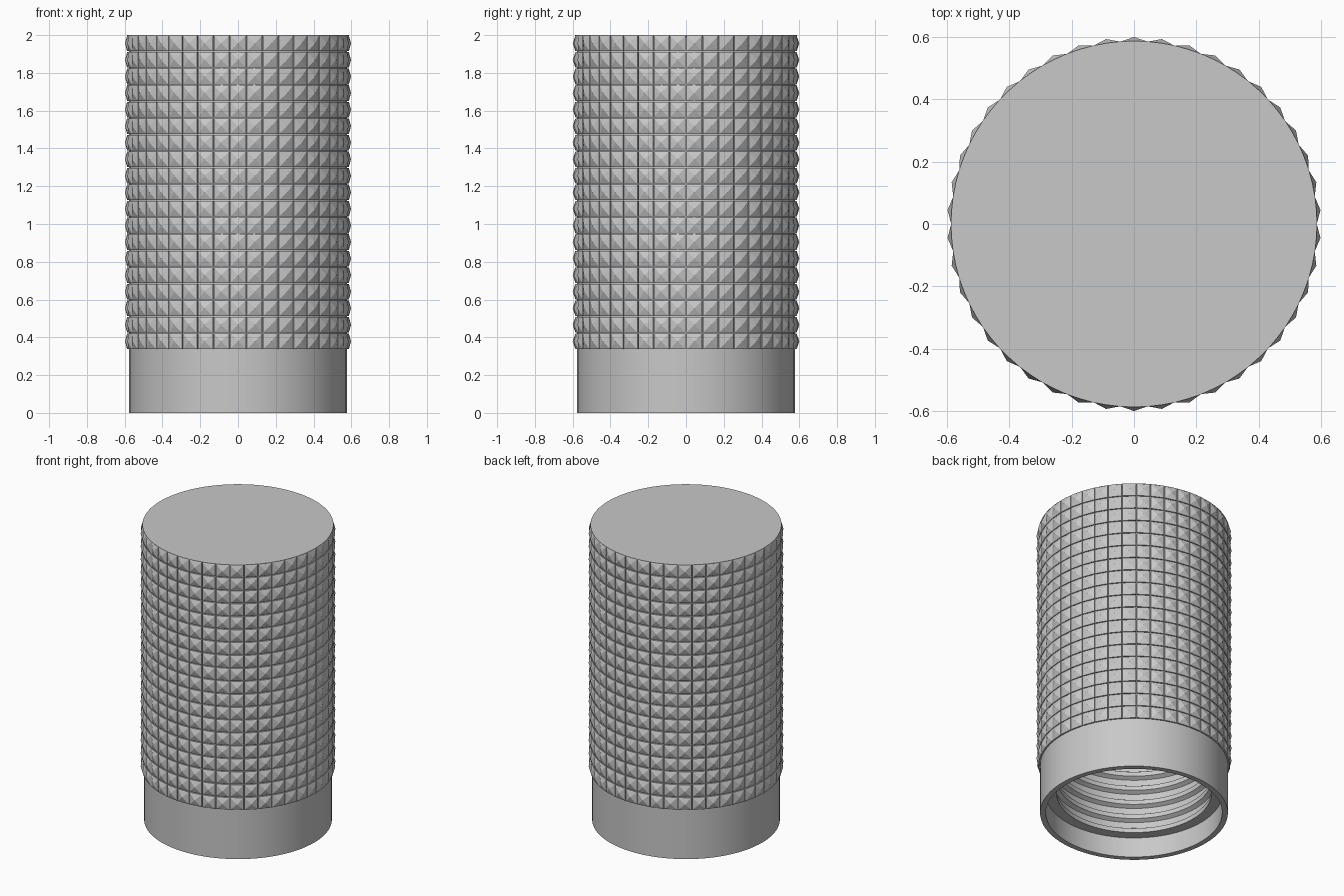
import bpy, bmesh
from math import pi, cos, sin, radians

cube = bpy.data.objects.get("Cube")
if cube:
    bpy.data.objects.remove(cube, do_unlink=True)

grey = bpy.data.materials.new("light_grey")
grey.use_nodes = True
COLOUR = (0.58, 0.58, 0.58, 1)
grey.diffuse_color = COLOUR
grey.node_tree.nodes["Principled BSDF"].inputs["Base Color"].default_value = COLOUR

COLUMNS, ROWS = 42, 19
Z_LOW, Z_TOP = 0.335, 2.0
R_WALL, R_BASE, R_TIP = 0.577, 0.587, 0.6
GAP = 0.005


def polar(r, a, z):
    return (r * cos(a), r * sin(a), z)


def finish(bm, name):
    bmesh.ops.recalc_face_normals(bm, faces=bm.faces)
    mesh = bpy.data.meshes.new(name)
    bm.to_mesh(mesh)
    bm.free()
    mesh.materials.append(grey)
    obj = bpy.data.objects.new(name, mesh)
    bpy.context.collection.objects.link(obj)
    return obj


def lathe(name, profile, steps):
    bm = bmesh.new()
    verts = [bm.verts.new((r, 0, z)) for r, z in profile]
    edges = [bm.edges.new(pair) for pair in zip(verts, verts[1:])]
    bmesh.ops.spin(bm, geom=verts + edges, cent=(0, 0, 0), axis=(0, 0, 1),
                   angle=2 * pi, steps=steps, use_merge=True)
    bmesh.ops.remove_doubles(bm, verts=bm.verts, dist=0.0001)
    return finish(bm, name)


# Hollow body: closed top, thin skirt, inner ledge and thread ridges
profile = [(0, Z_TOP), (R_BASE, Z_TOP), (R_BASE, 1.996), (R_WALL, 1.99),
           (R_WALL, 0), (0.542, 0), (0.542, 0.135)]
for i in range(7):
    z = 0.135 + 0.1 * i
    profile += [(0.475, z), (0.475, z + 0.03), (0.5, z + 0.045), (0.5, z + 0.085)]
profile += [(0.475, 0.835), (0.475, 1.9), (0, 1.9)]
body = lathe("body", profile, 84)
bpy.ops.object.select_all(action='DESELECT')
body.select_set(True)
bpy.context.view_layer.objects.active = body
bpy.ops.object.shade_smooth_by_angle(angle=radians(25))

# Grip: rows of shallow square pyramids separated by narrow grooves
bm = bmesh.new()
pitch_a = 2 * pi / COLUMNS
pitch_z = (Z_TOP - Z_LOW) / ROWS
half_a = pitch_a / 2 - GAP / 2 / R_BASE
half_z = pitch_z / 2 - GAP / 2
for row in range(ROWS):
    z = Z_LOW + (row + 0.5) * pitch_z
    for col in range(COLUMNS):
        a = (col + 0.5) * pitch_a
        corners = [(-1, -1), (1, -1), (1, 1), (-1, 1)]
        root, rim = [[bm.verts.new(polar(r, a + u * half_a, z + v * half_z))
                      for u, v in corners] for r in (R_WALL - 0.003, R_BASE)]
        tip = bm.verts.new(polar(R_TIP, a, z))
        for i in range(4):
            j = (i + 1) % 4
            bm.faces.new((root[i], root[j], rim[j], rim[i]))
            bm.faces.new((rim[i], rim[j], tip))
finish(bm, "grip_studs")
